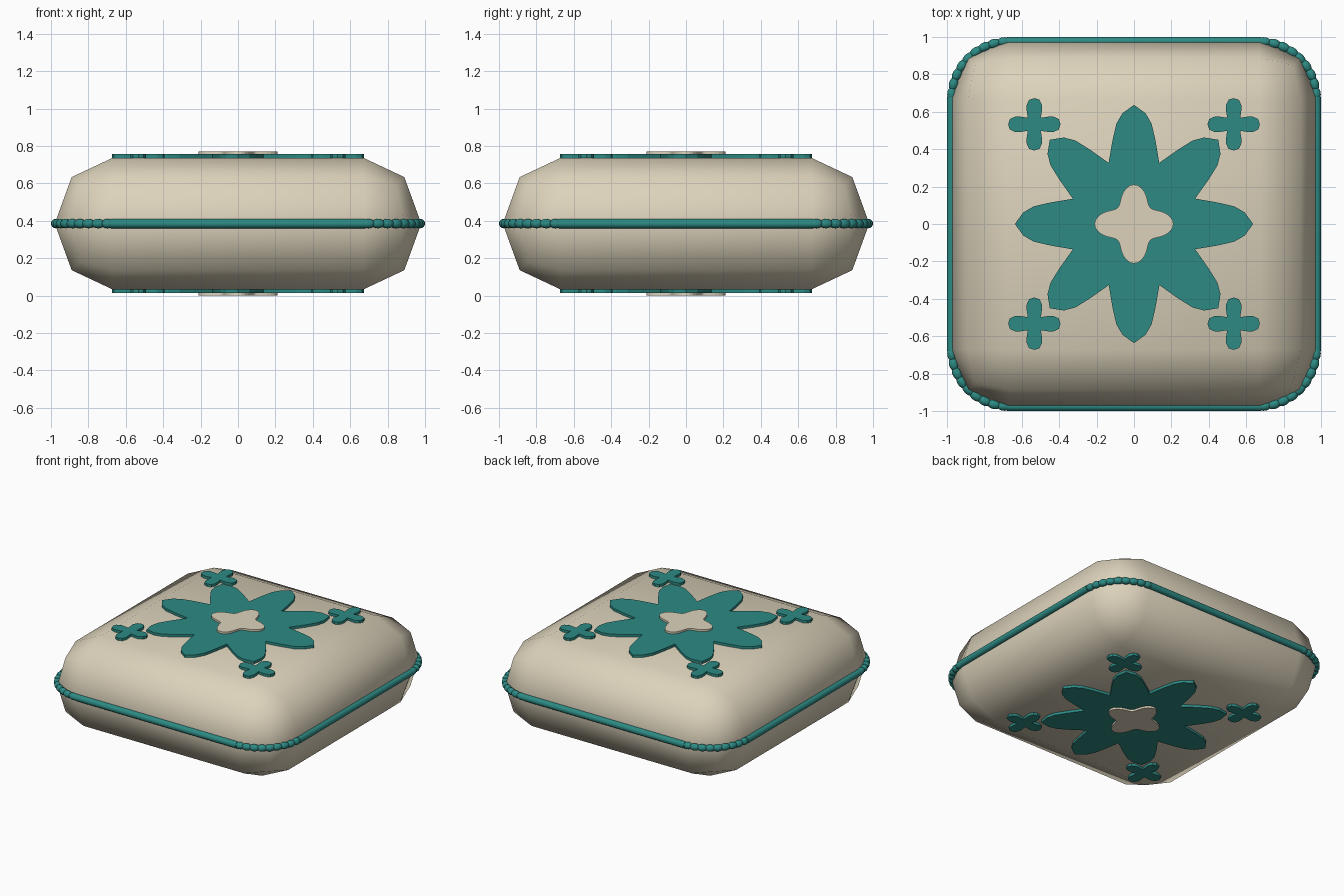
import bpy, bmesh
from math import sin, cos, pi
from mathutils import Matrix, Vector

if "Cube" in bpy.data.objects:
    bpy.data.objects.remove(bpy.data.objects["Cube"])

MID = 0.385      # height of the seam
CORE = 0.67      # half width of the flat top
ROUND = 0.31     # corner rounding
HALF = 0.352     # half thickness of the padding


def make_material(name, rgb):
    m = bpy.data.materials.new(name)
    m.use_nodes = True
    m.diffuse_color = (*rgb, 1)
    m.node_tree.nodes["Principled BSDF"].inputs["Base Color"].default_value = (*rgb, 1)
    return m


cream = make_material("cream fabric", (0.72, 0.65, 0.50))
teal = make_material("teal trim", (0.026, 0.255, 0.231))


def finish(bm, name, mat, smooth=False):
    bmesh.ops.recalc_face_normals(bm, faces=bm.faces)
    for f in bm.faces:
        f.smooth = smooth
    me = bpy.data.meshes.new(name)
    bm.to_mesh(me)
    bm.free()
    me.materials.append(mat)
    ob = bpy.data.objects.new(name, me)
    bpy.context.collection.objects.link(ob)
    return ob


# Padded body: stacked rings of a rounded square, two facets per rounded edge
def body_ring(level):
    pts = []
    for k in range(4):
        turn = Matrix.Rotation(k * pi / 2, 3, 'Z')
        for a in (Vector((1, 0, level)), Vector((1, 1, level)), Vector((0, 1, level))):
            if abs(level) == 2:
                a = Vector((0, 0, level / 2))
            a = a.normalized()
            p = Vector((CORE + ROUND * a.x, CORE + ROUND * a.y, MID + HALF * a.z))
            pts.append(turn @ p)
    return pts


bm = bmesh.new()
rings = [[bm.verts.new(p) for p in body_ring(lv)] for lv in (-2, -1, 0, 1, 2)]
for low, high in zip(rings, rings[1:]):
    for i in range(12):
        j = (i + 1) % 12
        bm.faces.new((low[i], low[j], high[j], high[i]))
bm.faces.new(rings[0])
bm.faces.new(rings[-1])
bmesh.ops.remove_doubles(bm, verts=bm.verts, dist=0.0001)
finish(bm, "cushion_body", cream, True)

# Piping: straight tubes along the sides, beads around the corners
TUBE, REACH, BEADS = 0.025, 0.975, 9
tubes, beads = bmesh.new(), bmesh.new()
for k in range(4):
    turn = Matrix.Translation((0, 0, MID)) @ Matrix.Rotation(k * pi / 2, 4, 'Z')
    bmesh.ops.create_cone(
        tubes, cap_ends=True, segments=16, radius1=TUBE, radius2=TUBE, depth=2 * CORE + 0.02,
        matrix=turn @ Matrix.Translation((REACH, 0, 0)) @ Matrix.Rotation(pi / 2, 4, 'X'))
    for i in range(BEADS):
        a = (i + 0.5) / BEADS * pi / 2
        r = REACH - CORE
        place = Matrix.Translation((CORE + r * cos(a), CORE + r * sin(a), 0))
        bmesh.ops.create_uvsphere(
            beads, u_segments=14, v_segments=10, radius=TUBE,
            matrix=turn @ place @ Matrix.Rotation(a, 4, 'Z') @ Matrix.Diagonal((1, 1.5, 1, 1)))
pipe = finish(tubes, "piping_sides", teal, True)
finish(beads, "piping_corner_beads", teal, True)
bpy.context.view_layer.objects.active = pipe
pipe.select_set(True)
bpy.ops.object.shade_smooth_by_angle()
pipe.select_set(False)


def petals(half_petal, count):
    """Outline from one half petal (tip to valley), mirrored and repeated."""
    whole = [(-x, y) for x, y in reversed(half_petal[1:-1])] + half_petal
    out = []
    for k in range(count):
        a = -2 * pi * k / count
        out += [(x * cos(a) - y * sin(a), x * sin(a) + y * cos(a)) for x, y in whole]
    return out


def plate(name, outline, inner, outer, mat, centres=((0, 0),)):
    """Raised applique on the top and its mirror on the underside."""
    for side, label in ((1, "top"), (-1, "bottom")):
        bm = bmesh.new()
        for cx, cy in centres:
            lo, hi = [[bm.verts.new((cx + x, cy + y, MID + side * h)) for x, y in outline]
                      for h in (inner, outer)]
            bm.faces.new(lo)
            bm.faces.new(hi)
            for i in range(len(lo)):
                j = (i + 1) % len(lo)
                bm.faces.new((lo[i], lo[j], hi[j], hi[i]))
        finish(bm, name + "_" + label, mat)


# Eight-petalled flower
plate("large_flower", petals(
    [(0, 0.637), (0.062, 0.592), (0.094, 0.537), (0.115, 0.447), (0.135, 0.327)], 8),
    0.34, 0.371, teal)

# Four small corner flowers
C = 0.533
plate("small_flowers", petals(
    [(0, 0.14), (0.028, 0.131), (0.042, 0.1), (0.041, 0.075), (0.035, 0.035)], 4),
    0.34, 0.371, teal, [(x, y) for x in (-C, C) for y in (-C, C)])

# Soft four-lobed centre
lobes = []
for i in range(64):
    a = 2 * pi * i / 64
    r = 0.167 + 0.044 * cos(4 * a)
    lobes.append((r * cos(a), r * sin(a)))
plate("flower_centre", lobes, 0.36, 0.385, cream)
